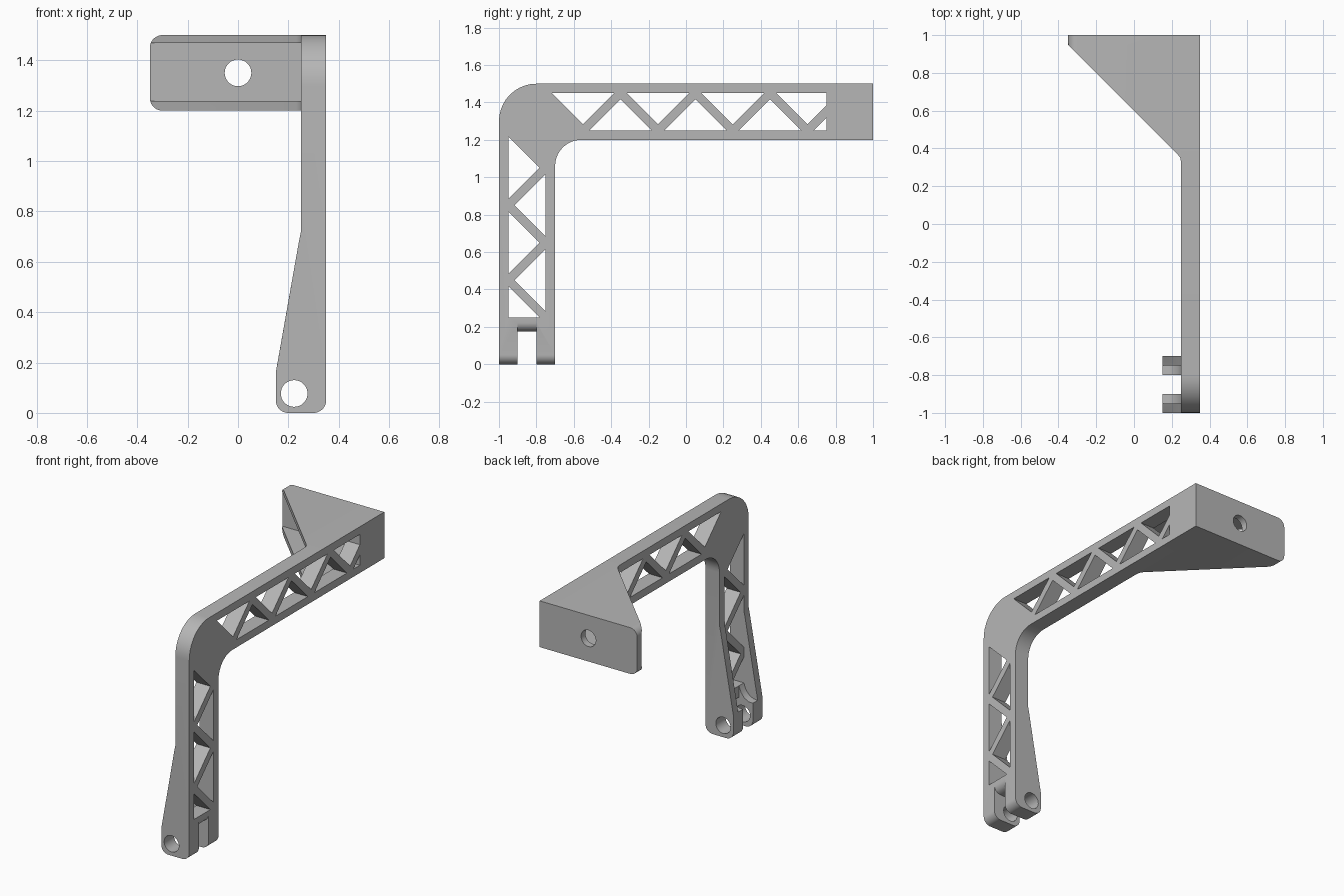
import bpy, bmesh
from math import sin, cos, radians

cube = bpy.data.objects.get("Cube")
if cube:
    bpy.data.objects.remove(cube, do_unlink=True)

grey = bpy.data.materials.new("matte_grey")
grey.use_nodes = True
COLOR = (0.47, 0.47, 0.47, 1)
grey.diffuse_color = COLOR
grey.node_tree.nodes["Principled BSDF"].inputs["Base Color"].default_value = COLOR


def arc(cx, cy, r, start, end, steps=10):
    angles = [radians(start + (end - start) * i / steps) for i in range(steps + 1)]
    return [(cx + r * cos(a), cy + r * sin(a)) for a in angles]


def prism(name, pts, axis, lo, hi):
    """Extrude a 2D outline along the given axis."""
    place = {"x": lambda a, b, t: (t, a, b),
             "y": lambda a, b, t: (a, t, b),
             "z": lambda a, b, t: (a, b, t)}[axis]
    bm = bmesh.new()
    ends = [[bm.verts.new(place(a, b, t)) for a, b in pts] for t in (lo, hi)]
    for ring in ends:
        bm.faces.new(ring)
    n = len(pts)
    for i in range(n):
        j = (i + 1) % n
        bm.faces.new((ends[0][i], ends[0][j], ends[1][j], ends[1][i]))
    bmesh.ops.recalc_face_normals(bm, faces=bm.faces)
    mesh = bpy.data.meshes.new(name)
    bm.to_mesh(mesh)
    bm.free()
    mesh.materials.append(grey)
    obj = bpy.data.objects.new(name, mesh)
    bpy.context.collection.objects.link(obj)
    return obj


def carve(target, cutter, operation="DIFFERENCE"):
    """Apply a boolean and discard the cutter."""
    cutter.hide_render = True
    mod = target.modifiers.new("carve", "BOOLEAN")
    mod.operation, mod.solver, mod.object = operation, "EXACT", cutter
    bpy.context.view_layer.objects.active = target
    bpy.ops.object.modifier_apply(modifier=mod.name)
    bpy.data.objects.remove(cutter, do_unlink=True)


def finish(obj):
    bpy.ops.object.select_all(action="DESELECT")
    obj.select_set(True)
    bpy.context.view_layer.objects.active = obj
    bpy.ops.object.shade_smooth_by_angle(angle=radians(30))


# Angled arm: side outline limited by the front outline
side = ([(-1, 0)] + arc(-0.8, 1.3, 0.2, 180, 90) + [(1, 1.5), (1, 1.2)]
        + arc(-0.56, 1.06, 0.14, 90, 180) + [(-0.7, 0)])
arm = prism("angled_arm", side, "x", 0.1, 0.4)
front = (arc(0.2, 0.05, 0.05, 180, 270) + arc(0.3, 0.05, 0.05, 270, 360)
         + [(0.35, 1.6), (0.25, 1.6), (0.25, 0.72), (0.24, 0.67), (0.15, 0.16)])
carve(arm, prism("front_outline", front, "y", -1.1, 1.1), "INTERSECT")

# Recess between the flanges of the leg, with a curved floor
recess = [(0.25, 0.72), (0.25, 0.25), (0.235, 0.21), (0.21, 0.18),
          (0.18, 0.165), (0.1, 0.16), (0.1, 0.72)]
carve(arm, prism("leg_recess", recess, "y", -0.95, -0.75))

# Fork slot and pin hole at the foot
slot = [(0.1, -0.1), (0.4, -0.1), (0.4, 0.22), (0.35, 0.22), (0.34, 0.195),
        (0.325, 0.182), (0.3, 0.176), (0.25, 0.176), (0.25, 0.3), (0.1, 0.3)]
carve(arm, prism("fork_slot", slot, "y", -0.9, -0.8))
carve(arm, prism("pin_hole", arc(0.223, 0.077, 0.053, 0, 350, 35), "y", -1.1, -0.6))

# Truss windows: triangles alternating along the beam and the leg
H = 0.167


def triangle(mid, base, tip):
    return [(mid - H, base), (mid + H, base), (mid, tip)]


windows = [triangle(m, 1.45, 1.45 - H) for m in (-0.55, -0.15, 0.25)]
windows += [triangle(m, 1.25, 1.25 + H) for m in (-0.35, 0.05, 0.45)]
windows += [[(0.65 - H, 1.45), (0.75, 1.45), (0.75, 1.383), (0.65, 1.45 - H)],
            [(0.85 - H, 1.25), (0.75, 1.25), (0.75, 1.317)]]
leg = [triangle(m, -0.95, -0.95 + H) for m in (0.65, 1.05)]
leg += [triangle(m, -0.75, -0.75 - H) for m in (0.45, 0.85)]
leg += [[(0.25, -0.95), (0.25, -0.95 + H), (0.25 + H, -0.95)]]
windows += [[(y, z) for z, y in pts] for pts in leg]
for pts in windows:
    carve(arm, prism("truss_window", pts, "x", 0.05, 0.45))
finish(arm)

# Triangular mounting bracket with rounded tip
plan = [(-0.35, 1), (0.25, 1), (0.25, 0.32), (0.245, 0.35), (0.23, 0.37), (-0.35, 0.95)]
bracket = prism("mounting_bracket", plan, "z", 1.1, 1.6)
tip = ([(0.4, 1.2), (0.4, 1.5)] + arc(-0.3, 1.45, 0.05, 90, 180)
       + arc(-0.3, 1.25, 0.05, 180, 270))
carve(bracket, prism("tip_outline", tip, "y", 0.1, 1.2), "INTERSECT")

# Hollow pocket between the two plates, and the bolt hole
pocket = [(0.3, 0.1), (0.3, 0.955), (-0.5, 0.955), (-0.5, 0.1)]
carve(bracket, prism("pocket", pocket, "z", 1.238, 1.468))
carve(bracket, prism("bolt_hole", arc(0, 1.35, 0.053, 0, 350, 35), "y", 0.8, 1.1))
finish(bracket)
